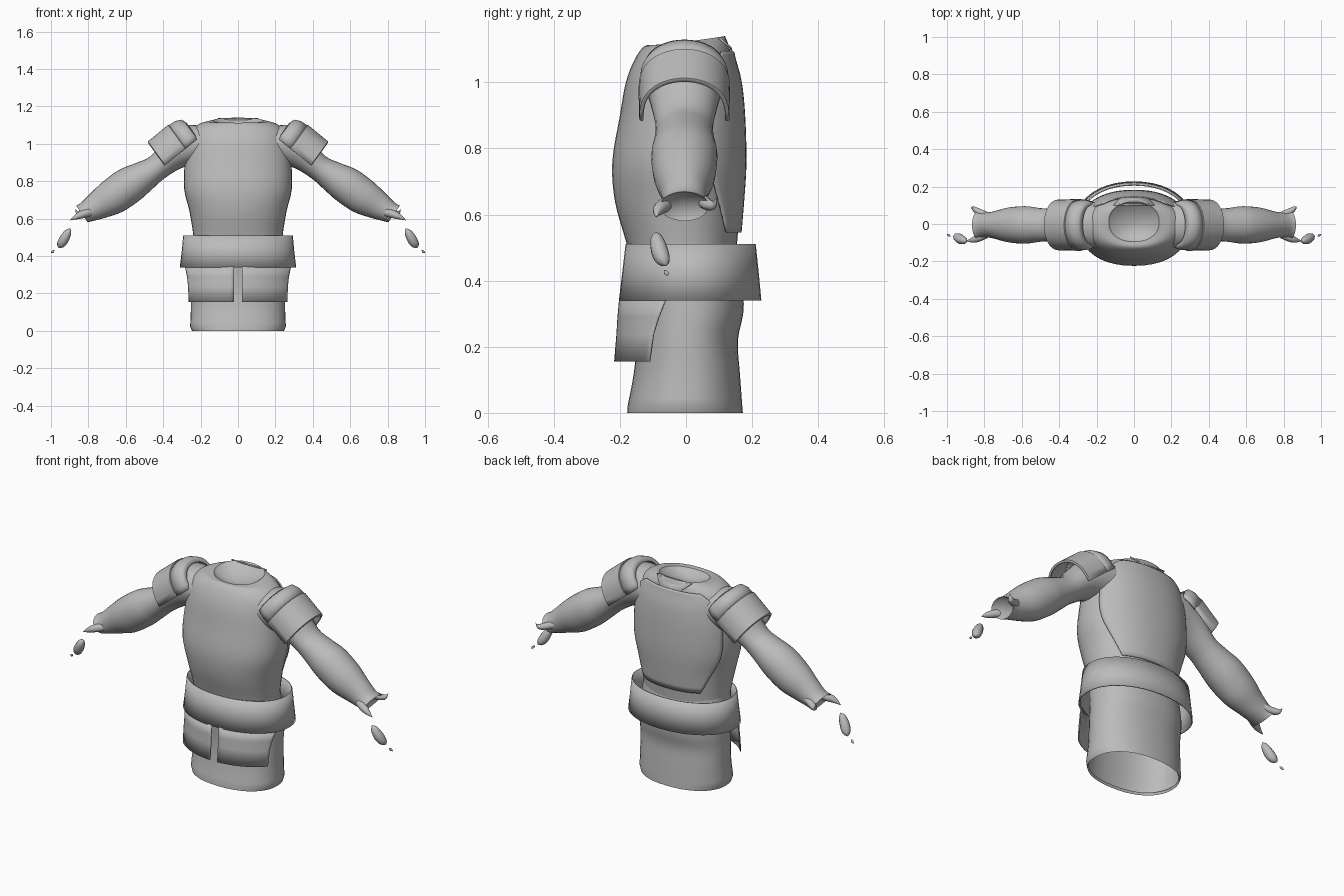
import bpy, bmesh, math
from math import sin, cos, pi
from mathutils import Vector

if "Cube" in bpy.data.objects:
    bpy.data.objects.remove(bpy.data.objects["Cube"])

GREY = (0.5, 0.5, 0.5, 1)
grey = bpy.data.materials.new("plain grey")
grey.diffuse_color = GREY
grey.use_nodes = True
grey.node_tree.nodes["Principled BSDF"].inputs["Base Color"].default_value = GREY


def smooth_rows(rows, steps=4):
    """Catmull-Rom interpolation of a short table of section sizes."""
    rows = [Vector(r) for r in rows]
    out = []
    for i in range(len(rows) - 1):
        a, b, c, d = (rows[max(i - 1, 0)], rows[i], rows[i + 1], rows[min(i + 2, len(rows) - 1)])
        for s in range(steps):
            t = s / steps
            out.append(b + (c - a) * t / 2 + (a * 2 - b * 5 + c * 4 - d) * t * t / 2
                       + (b * 3 - a - c * 3 + d) * t ** 3 / 2)
    return out + [rows[-1]]


def loft(name, rings, closed=True, cap=False, mirror=False, thick=0.0, angle=40):
    """Skin a list of equal point rings into one smooth object."""
    bm = bmesh.new()
    vs = [[bm.verts.new(p) for p in ring] for ring in rings]
    n = len(vs[0])
    for a, b in zip(vs, vs[1:]):
        for i in range(n if closed else n - 1):
            j = (i + 1) % n
            bm.faces.new((a[i], a[j], b[j], b[i]))
    if cap:
        bm.faces.new(vs[0])
        bm.faces.new(vs[-1])
    bmesh.ops.remove_doubles(bm, verts=bm.verts, dist=0.0002)
    bmesh.ops.recalc_face_normals(bm, faces=bm.faces)
    mesh = bpy.data.meshes.new(name)
    bm.to_mesh(mesh)
    bm.free()
    mesh.materials.append(grey)
    ob = bpy.data.objects.new(name, mesh)
    bpy.context.collection.objects.link(ob)
    bpy.ops.object.select_all(action="DESELECT")
    ob.select_set(True)
    bpy.context.view_layer.objects.active = ob
    bpy.ops.object.shade_smooth_by_angle(angle=math.radians(angle))
    if thick:
        mod = ob.modifiers.new("thickness", "SOLIDIFY")
        mod.thickness = thick
        mod.offset = 0
    if mirror:
        ob.modifiers.new("mirror", "MIRROR")
    return ob


def oval(z, half, front, back, tilt=0.0, start=0.0, end=2 * pi, n=40, power=0.9):
    """Horizontal oval section; a full turn leaves out the repeated point."""
    full = end - start > 6.2
    pts = []
    for i in range(n if full else n + 1):
        t = start + (end - start) * i / n
        c, s = cos(t), sin(t)
        mid, depth = (front + back) / 2, (back - front) / 2
        pts.append(Vector((half * math.copysign(abs(c) ** power, c),
                           mid + depth * math.copysign(abs(s) ** power, s), z + tilt * s)))
    return pts


# Torso: z, half width, front, back, tilt of the neckline
torso_rows = [(0.45, 0.235, -0.165, 0.15, 0), (0.52, 0.24, -0.182, 0.155, 0),
              (0.64, 0.26, -0.215, 0.165, 0), (0.76, 0.288, -0.223, 0.172, 0),
              (0.90, 0.285, -0.2, 0.168, 0), (1.0, 0.27, -0.182, 0.158, 0),
              (1.07, 0.25, -0.155, 0.14, 0), (1.11, 0.2, -0.125, 0.13, 0),
              (1.125, 0.135, -0.095, 0.118, 0.015)]
torso = smooth_rows(torso_rows)
# Dished neck hole running down to a point
neck = [(1.115, 0.125, -0.088, 0.11, 0.015), (1.09, 0.07, -0.05, 0.06, 0.01),
        (1.075, 0.0, 0.0, 0.0, 0)]
loft("torso", [oval(*r) for r in torso] + [oval(*r) for r in neck])

# Thin raised plate over the back
plate = [r for r in torso if 0.52 < r[0] < 1.1]
rings = []
for i, r in enumerate(plate):
    spread = 0.75 + 0.45 * sin(pi * i / (len(plate) - 1))
    rings.append(oval(r[0], r[1] + 0.004, r[2], r[3] + 0.008, 0,
                      pi / 2 - spread, pi / 2 + spread, 24))
loft("back_plate", rings, closed=False, thick=0.006)

# Collar fold behind the neck
loft("back_collar", [[Vector((x, y, z)) for x in (-w, 0, w)] for w, y, z in
                     ((0.11, 0.1, 1.135), (0.075, 0.135, 1.105), (0.008, 0.155, 1.03))],
     closed=False, thick=0.006)

# Open under-skirt with a turned-in hem
skirt = smooth_rows([(0.025, 0.256, -0.176, 0.17), (0.12, 0.252, -0.158, 0.163),
                     (0.22, 0.252, -0.15, 0.157), (0.33, 0.25, -0.155, 0.175),
                     (0.5, 0.24, -0.17, 0.15)])
loft("skirt", [oval(0.012, 0.24, -0.17, 0.165), oval(0.0, 0.246, -0.178, 0.172)]
     + [oval(*r) for r in skirt])

# Flared belt, open above and below
belt = [(0.51, 0.29, -0.18, 0.208), (0.425, 0.298, -0.19, 0.217), (0.34, 0.308, -0.2, 0.225)]
loft("belt", [oval(*r, power=0.95) for r in belt], thick=0.006)

# Front flaps: hang from the belt with a slot between them
rings = []
for z, half, front, rear in ((0.345, 0.295, -0.2, -0.06), (0.29, 0.295, -0.205, -0.082),
                             (0.24, 0.3, -0.208, -0.098), (0.155, 0.305, -0.215, -0.11)):
    first = -pi / 2 + math.asin(0.022 / half)
    rings.append(oval(z, half, front, -front, 0, first, math.asin(rear / -front), 16, 1.0))
loft("front_flap", rings, closed=False, mirror=True, thick=0.006)

# Arms: x, z, radius across, radius in depth
UP = Vector((0.57, 0, 0.82))
SIDE = Vector((0, 1, 0))


def arm_ring(x, z, r, depth, n=28):
    mid = Vector((x, -0.005, z))
    return [mid + UP * r * cos(2 * pi * i / n) + SIDE * depth * sin(2 * pi * i / n)
            for i in range(n)]


arm = smooth_rows([(0.12, 0.99, 0.13, 0.125), (0.24, 0.995, 0.125, 0.12),
                   (0.34, 0.95, 0.09, 0.105), (0.43, 0.875, 0.07, 0.088),
                   (0.50, 0.83, 0.082, 0.09), (0.58, 0.78, 0.098, 0.1),
                   (0.67, 0.717, 0.096, 0.093), (0.75, 0.668, 0.076, 0.072),
                   (0.805, 0.637, 0.059, 0.066), (0.835, 0.625, 0.054, 0.074)])
wrist = [(0.822, 0.633, 0.04, 0.055), (0.815, 0.637, 0.0, 0.0)]
loft("arm", [arm_ring(*r) for r in list(arm) + wrist], mirror=True)


def spindle(name, path, n=10):
    """Small tapered piece through points x, y, z, radius."""
    rings = []
    axis = (Vector(path[-1][:3]) - Vector(path[0][:3])).normalized()
    u = axis.cross(SIDE).normalized()
    v = axis.cross(u)
    for p in smooth_rows(path, 3):
        rings.append([p.xyz + (u * cos(2 * pi * i / n) + v * sin(2 * pi * i / n)) * max(p.w, 0.0)
                      for i in range(n)])
    loft(name, rings, mirror=True)


# Torn wrist points and loose finger pieces
spindle("front_wrist_point", [(0.79, -0.055, 0.635, 0.022), (0.84, -0.078, 0.62, 0.02),
                              (0.87, -0.088, 0.607, 0.012), (0.897, -0.09, 0.592, 0.001)])
spindle("back_wrist_point", [(0.79, 0.045, 0.645, 0.022), (0.835, 0.068, 0.63, 0.018),
                             (0.86, 0.085, 0.63, 0.011), (0.868, 0.092, 0.65, 0.001)])
spindle("thumb_piece", [(0.895, -0.092, 0.548, 0.0), (0.907, -0.09, 0.53, 0.018),
                        (0.93, -0.08, 0.49, 0.026), (0.95, -0.068, 0.458, 0.02),
                        (0.962, -0.06, 0.445, 0.0)])
spindle("fingertip_piece", [(0.982, -0.066, 0.432, 0.0), (0.99, -0.06, 0.424, 0.007),
                            (1.0, -0.054, 0.415, 0.0)])

# Half-round shoulder cuffs open underneath
OUT = Vector((0.774, 0, -0.633))
RISE = Vector((0.585, 0, 0.811))


def arch(along, rise, depth, n=24):
    base = Vector((0.225, -0.005, 1.02)) + OUT * along
    return [base + SIDE * depth * cos(pi * i / n) + RISE * rise * abs(sin(pi * i / n)) ** 0.75
            for i in range(n + 1)]


loft("shoulder_cuff", [arch(*r) for r in ((-0.01, 0.1, 0.105), (0.0, 0.13, 0.122),
                                          (0.03, 0.145, 0.13), (0.075, 0.15, 0.132))],
     closed=False, mirror=True, thick=0.008, angle=60)
loft("cuff_band", [arch(*r) for r in ((0.07, 0.148, 0.13), (0.075, 0.154, 0.135),
                                      (0.21, 0.154, 0.133), (0.213, 0.145, 0.125))],
     closed=False, mirror=True, thick=0.008)
